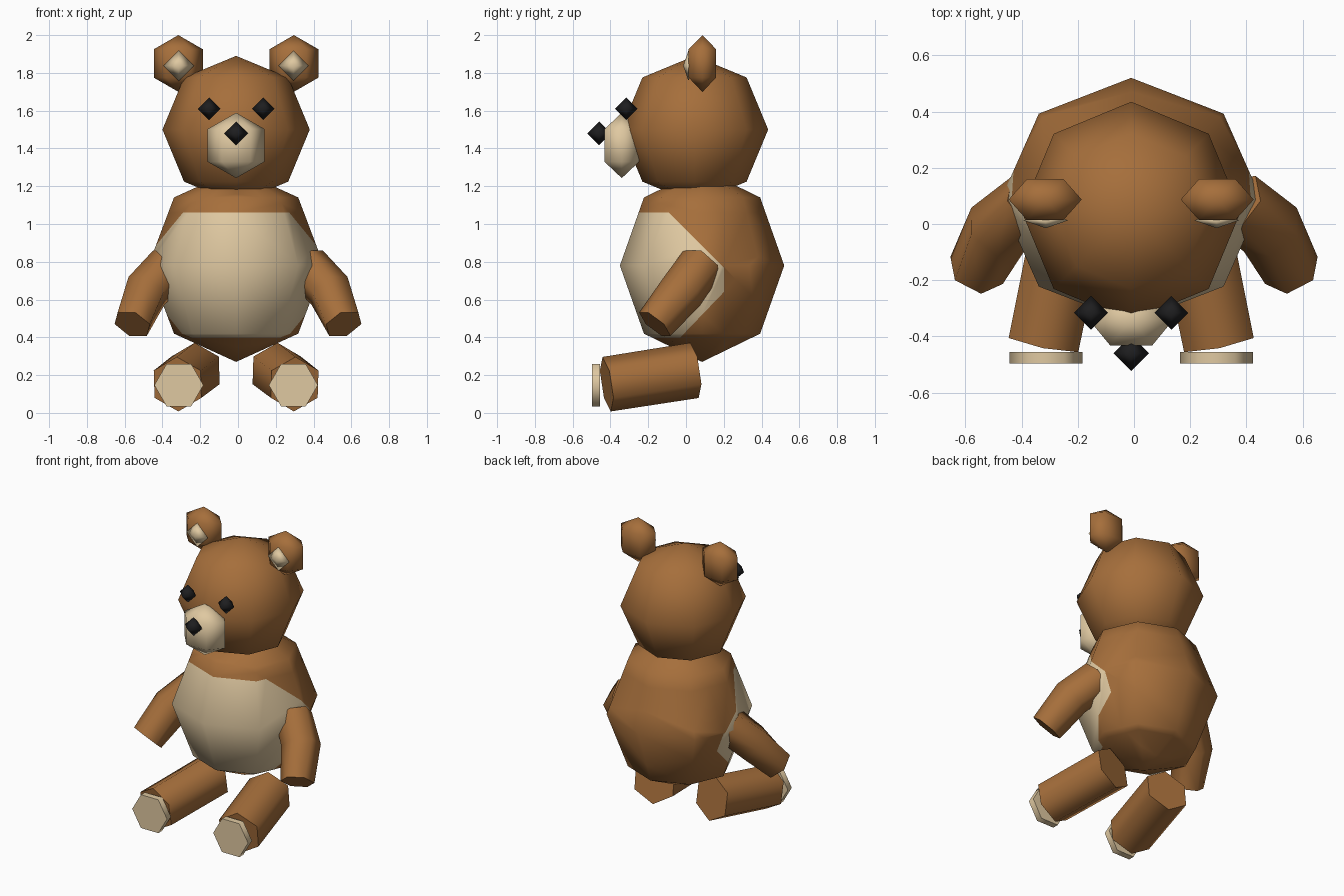
import bpy, bmesh, math
from mathutils import Vector

if "Cube" in bpy.data.objects:
    bpy.data.objects.remove(bpy.data.objects["Cube"])

CX = -0.01  # centre line of head and body


def material(name, rgb):
    m = bpy.data.materials.new(name)
    m.diffuse_color = (*rgb, 1)
    m.use_nodes = True
    m.node_tree.nodes["Principled BSDF"].inputs["Base Color"].default_value = m.diffuse_color
    return m


BROWN = material("brown fur", (0.38, 0.158, 0.044))
CREAM = material("cream fur", (0.74, 0.58, 0.355))
BLACK = material("black", (0.013, 0.013, 0.014))


def finish(bm, name, *mats):
    bmesh.ops.recalc_face_normals(bm, faces=bm.faces[:])
    me = bpy.data.meshes.new(name)
    bm.to_mesh(me)
    bm.free()
    for m in mats:
        me.materials.append(m)
    ob = bpy.data.objects.new(name, me)
    bpy.context.collection.objects.link(ob)
    return ob


def ball(centre, radii, seg, rings):
    """Low-poly ellipsoid with poles on z and a vertex on the x axis."""
    bm = bmesh.new()
    c = Vector(centre)

    def point(i, j):
        t, p = math.pi * i / rings, 2 * math.pi * j / seg
        return c + Vector((radii[0] * math.sin(t) * math.cos(p),
                           radii[1] * math.sin(t) * math.sin(p),
                           radii[2] * math.cos(t)))
    top, bottom = bm.verts.new(point(0, 0)), bm.verts.new(point(rings, 0))
    loops = [[bm.verts.new(point(i, j)) for j in range(seg)] for i in range(1, rings)]
    for j in range(seg):
        k = (j + 1) % seg
        bm.faces.new((top, loops[0][j], loops[0][k]))
        bm.faces.new((bottom, loops[-1][k], loops[-1][j]))
        for a, b in zip(loops, loops[1:]):
            bm.faces.new((a[j], b[j], b[k], a[k]))
    for f in bm.faces:
        f.smooth = True
    return bm


def limb(path, radii, seg=6, start=0.0):
    """Capped tube following a path of points."""
    bm = bmesh.new()
    pts = [Vector(p) for p in path]
    loops = []
    for i, (p, r) in enumerate(zip(pts, radii)):
        d = (pts[min(i + 1, len(pts) - 1)] - pts[max(i - 1, 0)]).normalized()
        u = d.cross(Vector((0, 0, 1))).normalized()
        v = u.cross(d)
        ang = [start + 2 * math.pi * k / seg for k in range(seg)]
        loops.append([bm.verts.new(p + r * (math.cos(a) * u + math.sin(a) * v)) for a in ang])
    for a, b in zip(loops, loops[1:]):
        for j in range(seg):
            k = (j + 1) % seg
            bm.faces.new((a[j], a[k], b[k], b[j])).smooth = True
    bm.faces.new(loops[0])
    bm.faces.new(loops[-1])
    return bm


# Body, cut along the belly patch outline
bm = ball((CX, 0.085, 0.78), (0.465, 0.435, 0.51), 8, 4)
patch = [((0, 0, 1.06), (0, 0, 1)), ((0, 0, 0.40), (0, 0, -1)),
         ((0, 0.20, 0.72), (0, 1, 0)),
         ((0, 0.24, 0.73), (0, 1, 1.0)), ((0, 0.22, 0.66), (0, 1, -0.96))]
for co, no in patch:
    bmesh.ops.bisect_plane(bm, geom=bm.verts[:] + bm.edges[:] + bm.faces[:],
                           dist=1e-5, plane_co=co, plane_no=no)
for f in bm.faces:
    c = f.calc_center_median()
    inside = all((c - Vector(co)).dot(Vector(no)) < 0 for co, no in patch)
    f.material_index = 1 if inside else 0
finish(bm, "body", BROWN, CREAM)

# Head, muzzle and nose
finish(ball((CX, 0.045, 1.5), (0.39, 0.39, 0.39), 8, 4), "head", BROWN)
finish(ball((CX, -0.34, 1.416), (0.174, 0.122, 0.173), 6, 3), "muzzle", CREAM)
finish(ball((CX, -0.46, 1.48), (0.063, 0.063, 0.063), 4, 2), "nose", BLACK)

for s, side in ((-1, "left"), (1, "right")):
    # Eyes and ears
    finish(ball((CX + s * 0.143, -0.316, 1.61), (0.06, 0.06, 0.06), 4, 2), side + "_eye", BLACK)
    finish(ball((CX + s * 0.306, 0.087, 1.85), (0.15, 0.097, 0.15), 6, 3), side + "_ear", BROWN)
    finish(ball((CX + s * 0.304, 0.013, 1.838), (0.08, 0.028, 0.08), 4, 2), side + "_inner_ear", CREAM)
    # Bent arms
    finish(limb([(s * 0.36, 0.075, 0.78), (s * 0.485, -0.02, 0.645), (s * 0.56, -0.165, 0.47)],
                (0.12, 0.122, 0.105)), side + "_arm", BROWN)
    # Legs and foot pads
    finish(limb([(CX + s * 0.215, 0.045, 0.225), (CX + s * 0.31, -0.42, 0.152)],
                (0.148, 0.146), start=math.pi / 6), side + "_leg", BROWN)
    x = CX + s * 0.303
    finish(limb([(x, -0.455, 0.147), (x, -0.497, 0.147)], (0.13, 0.13)), side + "_foot_pad", CREAM)
